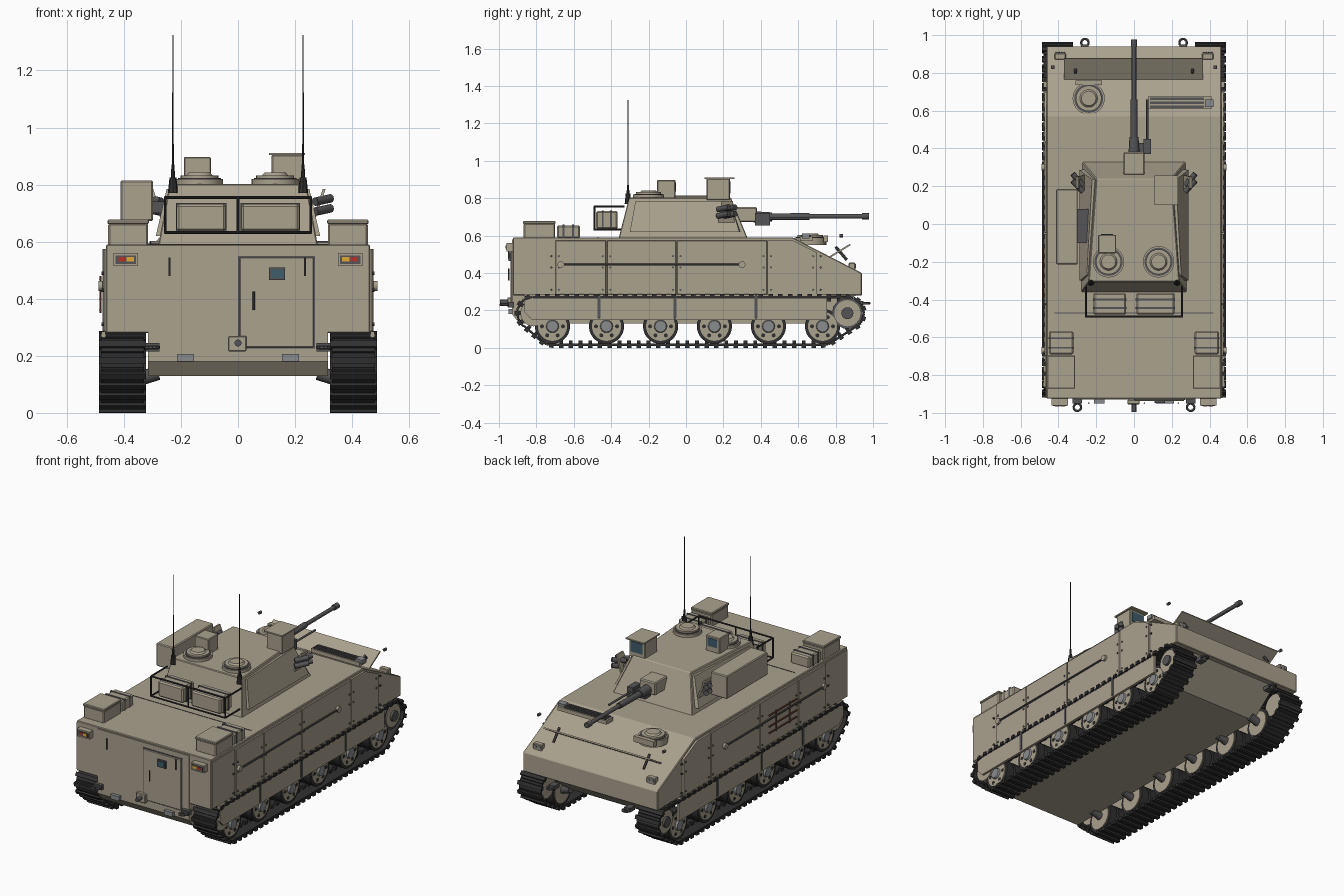
import bpy, bmesh
from math import pi, cos, sin, hypot, atan2
from mathutils import Vector, Matrix

if "Cube" in bpy.data.objects:
    bpy.data.objects.remove(bpy.data.objects["Cube"])

def mat(name, c):
    m = bpy.data.materials.new(name)
    m.diffuse_color = (*c, 1)
    m.use_nodes = True
    m.node_tree.nodes["Principled BSDF"].inputs["Base Color"].default_value = m.diffuse_color
    return m
TAN = mat("tan", (.40, .36, .27)); DARK = mat("dark", (.03, .03, .03))
STEEL = mat("steel", (.09, .09, .095)); GREY = mat("grey", (.25, .26, .27))
GLASS = mat("glass", (.05, .11, .15)); RED = mat("red", (.5, .03, .02))
AMBER = mat("amber", (.75, .4, .04)); WOOD = mat("wood", (.16, .06, .04))

def finish(name, bm, m, mirror=False, smooth=False, bevel=0):
    bmesh.ops.recalc_face_normals(bm, faces=bm.faces)
    me = bpy.data.meshes.new(name)
    bm.to_mesh(me); bm.free()
    me.materials.append(m)
    ob = bpy.data.objects.new(name, me)
    bpy.context.collection.objects.link(ob)
    if bevel:
        b = ob.modifiers.new("bevel", 'BEVEL'); b.width = bevel; b.segments = 1
    if mirror:
        ob.modifiers.new("mirror", 'MIRROR')
    if smooth:
        bpy.context.view_layer.objects.active = ob
        ob.select_set(True)
        bpy.ops.object.shade_smooth_by_angle(angle=.7)
        ob.select_set(False)
    return ob

def add_box(bm, x0, x1, y0, y1, z0, z1):
    M = Matrix.Translation(((x0+x1)/2, (y0+y1)/2, (z0+z1)/2)) @ Matrix.Diagonal((x1-x0, y1-y0, z1-z0, 1))
    bmesh.ops.create_cube(bm, size=1, matrix=M)

def box(name, dims, m=TAN, mirror=False, bevel=0):
    """dims: one box or a list of boxes (x0,x1,y0,y1,z0,z1)"""
    bm = bmesh.new()
    for d in (dims if isinstance(dims, list) else [dims]):
        add_box(bm, *d)
    return finish(name, bm, m, mirror, bevel=bevel)

def rods(name, segs, m=TAN, mirror=False, n=16):
    """segs: list of (start, end, r0[, r1])"""
    bm = bmesh.new()
    for a, b, r, *r2 in segs:
        a, b = Vector(a), Vector(b)
        M = Matrix.Translation((a+b)/2) @ (b-a).to_track_quat('Z', 'Y').to_matrix().to_4x4()
        bmesh.ops.create_cone(bm, cap_ends=True, segments=n, radius1=r, radius2=r2[0] if r2 else r,
                              depth=(b-a).length, matrix=M)
    return finish(name, bm, m, mirror, smooth=True)

def chain(pts, r):
    return [(pts[i], pts[i+1], r) for i in range(len(pts)-1)]

def loft(name, lo, hi, m=TAN, mirror=False, bevel=0):
    bm = bmesh.new()
    a = [bm.verts.new(p) for p in lo]; b = [bm.verts.new(p) for p in hi]
    bm.faces.new(a); bm.faces.new(b)
    for i in range(len(a)):
        j = (i+1) % len(a)
        bm.faces.new((a[i], a[j], b[j], b[i]))
    return finish(name, bm, m, mirror, bevel=bevel)

def prism(name, yz, x0, x1, m=TAN, mirror=False, bevel=0):
    return loft(name, [(x0, *p) for p in yz], [(x1, *p) for p in yz], m, mirror, bevel)

# hull
prism("upper_hull", [(-.925, .28), (-.925, .59), (.57, .59), (.94, .40), (.94, .28)], -.463, .463, bevel=.004)
prism("lower_hull", [(-.93, .58), (-.93, .18), (-.89, .13), (.72, .13), (.92, .29), (.92, .36)], -.315, .315)

# side armour and skirts
ys = [-.70, -.425, -.05, .435]
for i in range(3):
    box(f"side_armour_{i}", (.46, .475, ys[i]+.002, ys[i+1]-.002, .285, .575), mirror=True, bevel=.003)
prism("side_armour_front", [(.437, .285), (.437, .575), (.57, .575), (.70, .51), (.70, .285)], .46, .475, mirror=True)
box("rear_side_panel", (.46, .468, -.92, -.705, .285, .575), mirror=True)
ks = [-.865, -.465, -.06, .375, .755]
for i in range(4):
    cut = .04 if i == 0 else 0
    prism(f"skirt_{i}", [(ks[i]+.002, .285), (ks[i]+.002, .15+cut), (ks[i]+.002+cut, .15), (ks[i+1]-.002, .15),
                         (ks[i+1]-.002, .285)], .464, .479, mirror=True)
box("skirt_hinges", [(.47, .483, y-.008, y+.008, .16, .28) for y in ks[1:4]], STEEL, True)
rods("armour_bolts", [((.47, y+s, z), (.479, y+s, z), .006) for y in ys+[.70] for s in (-.02, .02)
                      for z in (.31, .43, .49)], STEEL, True, 8)
rods("tow_cable", [((.482, -.67, .445), (.482, .30, .445), .006)], STEEL, True, 8)
rods("cable_ends", [((.474, y, .445), (.489, y, .445), .018) for y in (-.67, .30)], TAN, True)
rods("tool_handles", [((-.482, -.4, z), (-.482, -.13, z), .005) for z in (.36, .40, .47)]
     + [((-.482, y, .35), (-.482, y, .48), .004) for y in (-.33, -.2)], WOOD, n=8)

# running gear
wy = [-.714, -.425, -.136, .152, .441, .73]
rods("tyres", [((x, y, .115), (x+.05, y, .115), .094) for y in wy for x in (.34, .405)], DARK, True, 28)
rods("wheel_discs", [((.335, y, .115), (.460, y, .115), .078) for y in wy], TAN, True, 28)
rods("wheel_hubs", [((.455, y, .115), (.472, y, .115), .036, .03) for y in wy], GREY, True)
rods("wheel_holes", [((.45, y+.056*cos(a*pi/3), .115+.056*sin(a*pi/3)), (.462, y+.056*cos(a*pi/3), .115+.056*sin(a*pi/3)), .011)
                     for y in wy for a in range(6)], DARK, True, 8)
rods("axles", [((.28, y, .14), (.36, y, .115), .025) for y in wy], STEEL, True)
ends = [(-.815, .185), (.863, .185)]
rods("end_wheels", [((.345, y, z), (.465, y, z), .07) for y, z in ends], TAN, True, 24)
rods("end_hubs", [((.46, y, z), (.478, y, z), .032) for y, z in ends], STEEL, True)
rods("sprocket_rim", [((x, .863, .185), (x+.02, .863, .185), .084) for x in (.36, .44)], STEEL, True, 11)

# track: belt wrapped around the wheels, links spaced along it
circ = [(-.815, .185, .085), (-.714, .115, .098), (.73, .115, .098), (.863, .185, .085)]
pts = sorted((y+r*cos(k*pi/24), z+r*sin(k*pi/24)) for y, z, r in circ for k in range(48))
def half(ps):
    h = []
    for p in ps:
        while len(h) > 1 and (h[-1][0]-h[-2][0])*(p[1]-h[-2][1])-(h[-1][1]-h[-2][1])*(p[0]-h[-2][0]) <= 0:
            h.pop()
        h.append(p)
    return h[:-1]
path = half(pts) + half(pts[::-1])
path.append(path[0])
lens = [hypot(path[i+1][0]-path[i][0], path[i+1][1]-path[i][1]) for i in range(len(path)-1)]
N = 76
bm = bmesh.new()
for k in range(N):
    d, i = k*sum(lens)/N, 0
    while d > lens[i]:
        d -= lens[i]; i += 1
    (y0, z0), (y1, z1) = path[i], path[i+1]
    t = d/lens[i]
    M = Matrix.Translation((.405, y0+(y1-y0)*t, z0+(z1-z0)*t)) @ Matrix.Rotation(atan2(z1-z0, y1-y0), 4, 'X')
    for sx, sy, sz, oz in ((.15, .052, .012, 0), (.166, .024, .02, -.007), (.02, .02, .02, .012)):
        bmesh.ops.create_cube(bm, size=1, matrix=M @ Matrix.Translation((0, 0, oz)) @ Matrix.Diagonal((sx, sy, sz, 1)))
finish("track", bm, DARK, True)

# rear face
box("door", (.005, .265, -.938, -.92, .23, .545), bevel=.003)
box("door_seam", [(.0, .27, -.933, -.92, .545, .55), (.0, .27, -.933, -.92, .225, .23),
                  (.0, .005, -.933, -.92, .225, .55), (.265, .27, -.933, -.92, .225, .55)], STEEL)
box("door_window_frame", (.108, .165, -.948, -.93, .465, .51), STEEL)
box("door_window", (.116, .157, -.951, -.94, .473, .502), GLASS)
rods("rear_handles", [((x, -.948, z), (x, -.948, z+.065), .004) for x, z in ((.055, .36), (-.24, .48), (.235, .48))], STEEL, n=8)
box("door_latch", (-.035, .03, -.955, -.93, .215, .27), bevel=.004)
rods("rear_pintle", [((0, -.995, .245), (0, -.95, .245), .012)], STEEL)
box("rear_steps", (.155, .213, -.95, -.93, .18, .207), GREY, True)
box("tail_light_housing", (.35, .437, -.96, -.92, .515, .56), TAN, True)
box("tail_light_plate", (.358, .43, -.963, -.955, .522, .552), STEEL, True)
box("tail_light_red", (.395, .418, -.966, -.96, .53, .546), RED, True)
box("tail_light_amber", (.365, .39, -.966, -.96, .53, .546), AMBER, True)
bm = bmesh.new()
box("tow_mounts", [(.275, .325, -.95, -.92, .215, .245), (.24, .28, .90, .95, .225, .25)], STEEL, True)
for x, y, z in ((.3, -.97, .23), (.26, .96, .238)):
    for k in range(12):
        a, b = k*pi/6, (k+1)*pi/6
        p, q = (Vector((x+.02*cos(c), y+.02*sin(c), z)) for c in (a, b))
        M = Matrix.Translation((p+q)/2) @ (q-p).to_track_quat('Z', 'Y').to_matrix().to_4x4()
        bmesh.ops.create_cone(bm, cap_ends=True, segments=6, radius1=.007, radius2=.007, depth=.012, matrix=M)
finish("tow_rings", bm, STEEL, True)

# rear deck stowage
box("rear_bin", (.315, .455, -.868, -.70, .585, .665), TAN, True, .006)
box("rear_bin_lid", (.312, .458, -.872, -.697, .662, .677), TAN, True, .004)
box("small_bin", (.32, .45, -.69, -.567, .585, .655), TAN, True, .008)
box("small_bin_straps", [(.318, .452, y, y+.01, .585, .658) for y in (-.66, -.61)], STEEL, True)
box("deck_seam", (-.42, .42, -.473, -.469, .585, .592), STEEL)

# glacis: trim vane, driver hatch, louvre, lights
vane = [(.765, .478), (.88, .548), (.876, .556), (.761, .486)]
prism("trim_vane", vane, -.37, .365)
rods("vane_struts", [((.31, .80, .54), (.31, .86, .47), .008)], STEEL, True, 8)
rods("front_mirrors", [((.43, .82, .60), (.43, .84, .60), .009)], STEEL, True, 10)
box("headlights", (.36, .42, .87, .905, .415, .455), TAN, True, .004)
rods("headlight_lens", [((x, .90, .438), (x, .91, .438), .011) for x in (.375, .404)], GREY, True)
def hatch(name, x, y, z, r):
    rods(name, [((x, y, z-.03), (x, y, z+.01), r), ((x, y, z+.01), (x, y, z+.022), r*.8),
                ((x, y, z+.022), (x, y, z+.032), r*.55, r*.45)], TAN, n=28)
    rods(name+"_ring", [((x, y, z+.008), (x, y, z+.013), r*.9)], STEEL, n=28)
hatch("driver_hatch", -.24, .665, .58, .085)
box("driver_hatch_hinge", (-.31, -.17, .735, .76, .565, .60))
box("louvre_frame", (.075, .41, .61, .675, .572, .596))
box("louvre_slats", [(.085, .37, y, y+.012, .59, .602) for y in (.615, .636, .657)], STEEL)
box("louvre_latch", (.375, .42, .62, .66, .585, .61), GREY)

# turret
loft("turret", [(-.28, -.36, .585), (.28, -.36, .585), (.275, .33, .585), (-.275, .33, .585)],
     [(-.24, -.305, .803), (.24, -.305, .803), (.20, .24, .803), (-.20, .24, .803)], bevel=.004)
loft("turret_side_plate", [(.288, -.30, .62), (.288, .285, .62), (.262, .29, .62), (.262, -.30, .62)],
     [(.25, -.27, .785), (.222, .235, .785), (.2, .235, .785), (.2, -.27, .785)], mirror=True)
hatch("left_hatch", -.135, -.2, .81, .083)
hatch("right_hatch", .13, -.2, .81, .083)
box("left_sight", (-.19, -.095, -.155, -.057, .80, .897), bevel=.004)
box("left_sight_glass", (-.175, -.11, -.06, -.054, .835, .885), GLASS)
box("right_sight", (.118, .228, .11, .235, .79, .905), bevel=.004)
box("right_sight_roof", (.108, .234, .10, .258, .903, .911))
box("right_sight_glass", (.133, .213, .23, .239, .825, .89), GLASS)
box("missile_box", (-.412, -.298, -.215, .185, .672, .815), TAN, bevel=.005)
box("missile_bracket", (-.31, -.23, -.1, .08, .70, .74), STEEL)
loft("launcher_plate", [(.255, .17, .66), (.265, .17, .66), (.265, .26, .66), (.255, .26, .66)],
     [(.297, .19, .785), (.307, .19, .785), (.307, .25, .785), (.297, .25, .785)], mirror=True)
rods("smoke_launchers", [((.27, y-.03, z), (.325, y+.03, z+.012), .015) for y in (.20, .235) for z in (.705, .74)], STEEL, True, 12)

# gun
box("mantlet", (-.055, .055, .26, .38, .672, .752), bevel=.006)
rods("gun_barrel", [((0, .36, .70), (0, .46, .70), .03, .024), ((0, .46, .70), (0, .66, .703), .018),
                    ((0, .64, .703), (0, .97, .703), .012), ((0, .94, .703), (0, .978, .703), .017)], STEEL)
box("gun_cradle", [(-.02, .09, .37, .43, .66, .70), (.05, .09, .37, .45, .655, .72)], STEEL)
rods("coaxial_barrel", [((.07, .42, .69), (.07, .66, .69), .006)], STEEL, n=10)

# rear basket with packs
def ring(z):
    return [(-.255, -.33, z), (-.255, -.49, z), (.255, -.49, z), (.255, -.33, z)]
rods("basket", chain(ring(.632), .005) + chain(ring(.755), .005)
     + [((x, -.49, .632), (x, -.49, .755), .005) for x in (-.255, 0, .255)], DARK, n=8)
for n, x0, x1 in (("left", -.215, -.043), ("right", .012, .215)):
    box(n+"_pack", (x0, x1, -.48, -.365, .636, .732), TAN, bevel=.008)
    box(n+"_pack_straps", [(x0-.003, x1+.003, y, y+.01, .634, .735) for y in (-.45, -.405)], STEEL)

# antennas
rods("antennas", [((.228, -.31, .77), (.228, -.31, .825), .018, .012), ((.228, -.31, .82), (.228, -.31, .87), .008, .005),
                  ((.228, -.31, .86), (.228, -.31, 1.325), .003, .002)], DARK, True, 8)
